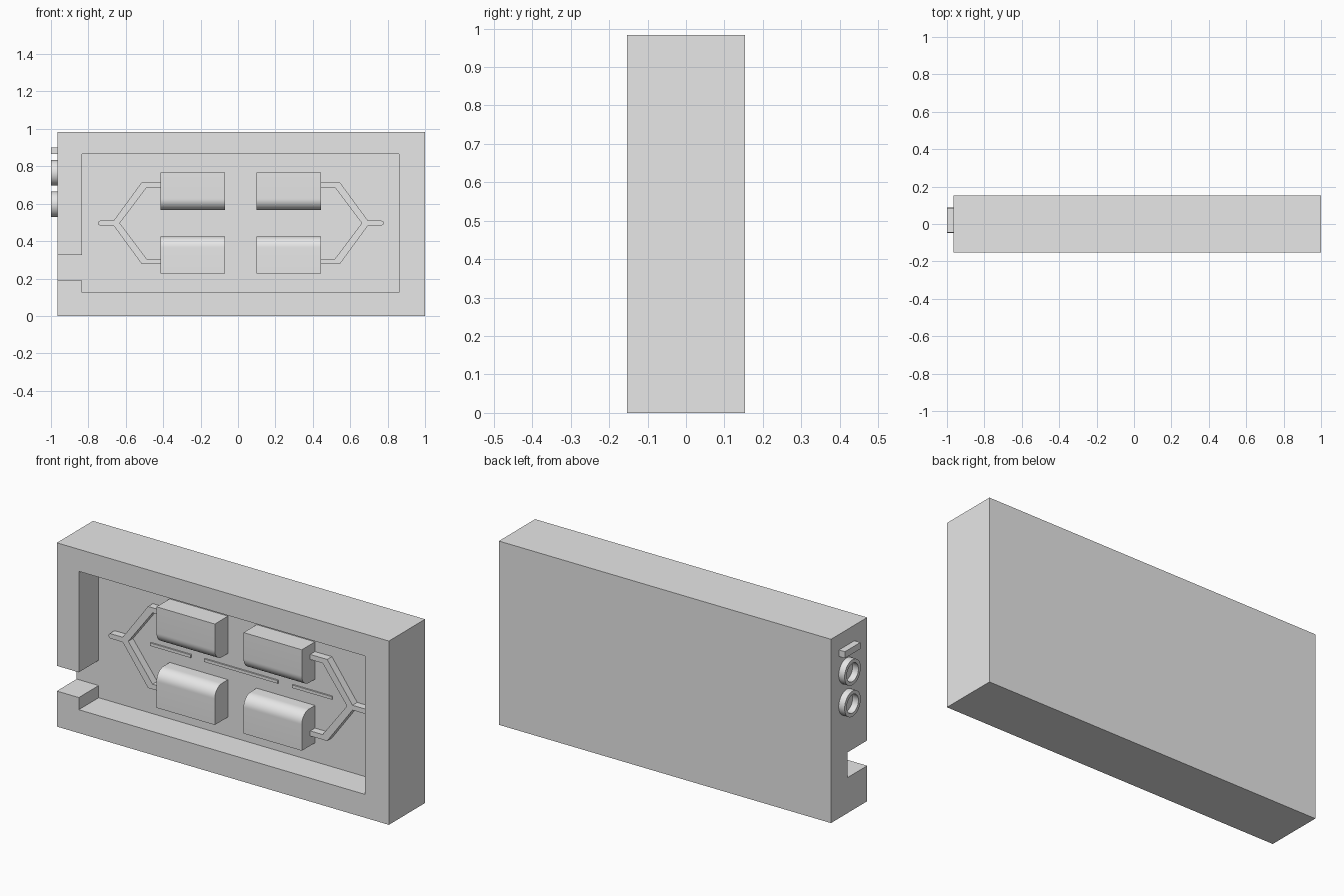
import bpy, bmesh, math
from mathutils import Vector

cube = bpy.data.objects.get("Cube")
if cube:
    bpy.data.objects.remove(cube, do_unlink=True)

grey = bpy.data.materials.new("plain grey")
grey.use_nodes = True
grey.diffuse_color = (0.8, 0.8, 0.8, 1)
grey.node_tree.nodes["Principled BSDF"].inputs["Base Color"].default_value = (0.8, 0.8, 0.8, 1)

FLOOR = 0.015      # y of the recess floor
MID_X = 0.015      # mirror line of the body
MID_Z = 0.496      # mirror line of the inner parts


def prism(name, points, push):
    """Extrude a closed outline of 3D points along a vector."""
    bm = bmesh.new()
    face = bm.faces.new([bm.verts.new(p) for p in points])
    new = bmesh.ops.extrude_face_region(bm, geom=[face])["geom"]
    verts = [v for v in new if isinstance(v, bmesh.types.BMVert)]
    bmesh.ops.translate(bm, verts=verts, vec=Vector(push))
    bmesh.ops.recalc_face_normals(bm, faces=bm.faces)
    mesh = bpy.data.meshes.new(name)
    bm.to_mesh(mesh)
    bm.free()
    mesh.materials.append(grey)
    obj = bpy.data.objects.new(name, mesh)
    bpy.context.collection.objects.link(obj)
    return obj


def box(name, x0, x1, y0, y1, z0, z1):
    outline = [(x0, y0, z0), (x1, y0, z0), (x1, y0, z1), (x0, y0, z1)]
    return prism(name, outline, (0, y1 - y0, 0))


def smooth(obj):
    bpy.ops.object.select_all(action="DESELECT")
    obj.select_set(True)
    bpy.context.view_layer.objects.active = obj
    bpy.ops.object.shade_smooth_by_angle(angle=math.radians(35))


# Case with a recess open to the front and a cable notch in one side
case = box("case", -0.965, 1.0, -0.153, 0.153, 0, 0.983)
recess = [(-0.835, 0.125), (0.86, 0.125), (0.86, 0.865), (-0.835, 0.865),
          (-0.835, 0.325), (-1.1, 0.325), (-1.1, 0.19), (-0.835, 0.19)]
cutter = prism("recess_cutter", [(x, -0.3, z) for x, z in recess], (0, 0.3 + FLOOR, 0))
cutter.hide_render = True
cutter.hide_viewport = True
cut = case.modifiers.new("recess", "BOOLEAN")
cut.object = cutter
cut.operation = "DIFFERENCE"
cut.solver = "EXACT"

# Four blocks, each rounded on the front edge that faces the middle
FRONT, RADIUS, STEPS = -0.096, 0.06, 12
for row, up in (("upper", 1), ("lower", -1)):
    near, far = 0.07, 0.27
    profile = [(FLOOR, near), (FLOOR, far), (FRONT, far)]
    for i in range(STEPS + 1):
        a = math.pi / 2 * i / STEPS
        profile.append((FRONT + RADIUS - RADIUS * math.cos(a),
                        near + RADIUS - RADIUS * math.sin(a)))
    for side, x in (("right", -0.415), ("left", 0.1)):
        pts = [(x, y, MID_Z + up * z) for y, z in profile]
        smooth(prism(f"{row}_{side}_block", pts, (0.345, 0, 0)))

# Raised forked channels joining the blocks at each end
half = [(0.765, 0), (0.761, 0.009), (0.752, 0.013), (0.68, 0.013), (0.53, 0.218),
        (0.43, 0.218), (0.43, 0.191), (0.503, 0.191), (0.647, 0)]
fork = half + [(u, -w) for u, w in half[-2:0:-1]]
for side, s in (("right", -1), ("left", 1)):
    pts = [(MID_X + s * u, FLOOR, MID_Z + w) for u, w in fork]
    prism(f"{side}_fork_channel", pts, (0, -0.04, 0))

# Low ribs along the middle line
for name, x0, x1 in (("right", -0.525, -0.285), ("middle", -0.205, 0.23), ("left", 0.315, 0.55)):
    box(f"{name}_rib", x0, x1, FLOOR - 0.008, FLOOR, MID_Z - 0.008, MID_Z + 0.008)

# Side connectors: a flat bar and two hollow round sockets
box("flat_connector", -1.0, -0.965, -0.045, 0.085, 0.865, 0.9)
SIDES = 40
for name, z in (("upper", 0.765), ("lower", 0.597)):
    bm = bmesh.new()
    rings = []
    for x, r in ((-0.965, 0.068), (-1.0, 0.068), (-1.0, 0.049), (-0.965, 0.049)):
        rings.append([bm.verts.new((x, 0.02 + r * math.cos(2 * math.pi * i / SIDES),
                                    z + r * math.sin(2 * math.pi * i / SIDES)))
                      for i in range(SIDES)])
    for k, ring in enumerate(rings):
        following = rings[(k + 1) % len(rings)]
        for i in range(SIDES):
            j = (i + 1) % SIDES
            bm.faces.new((ring[i], ring[j], following[j], following[i]))
    bmesh.ops.recalc_face_normals(bm, faces=bm.faces)
    mesh = bpy.data.meshes.new(f"{name}_round_socket")
    bm.to_mesh(mesh)
    bm.free()
    mesh.materials.append(grey)
    socket = bpy.data.objects.new(mesh.name, mesh)
    bpy.context.collection.objects.link(socket)
    smooth(socket)
